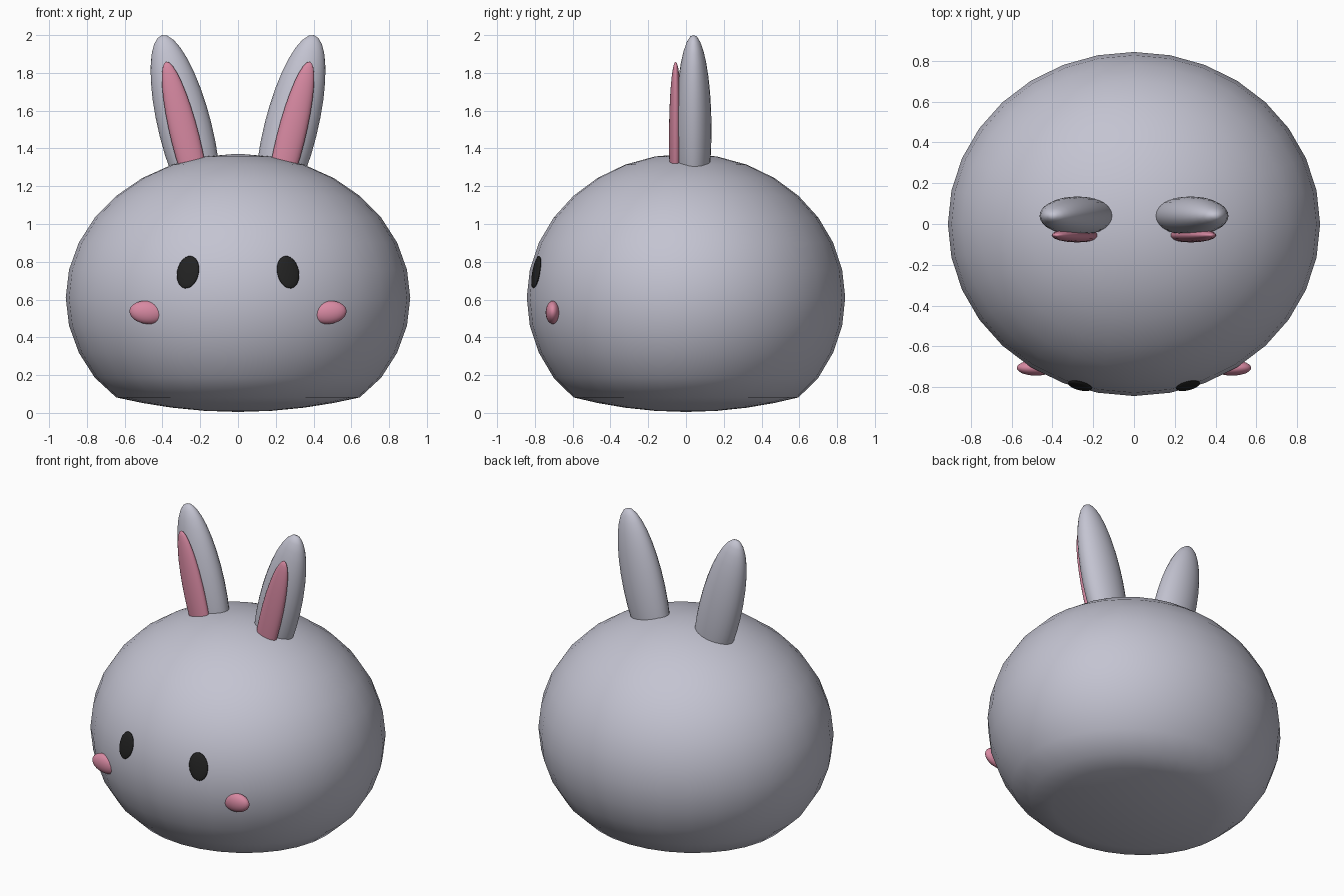
import bpy, bmesh, math
from mathutils import Matrix, Vector

if "Cube" in bpy.data.objects:
    bpy.data.objects.remove(bpy.data.objects["Cube"])


def material(name, rgb):
    m = bpy.data.materials.new(name)
    m.diffuse_color = (*rgb, 1.0)
    m.use_nodes = True
    m.node_tree.nodes["Principled BSDF"].inputs["Base Color"].default_value = m.diffuse_color
    return m


GREY = material("soft grey", (0.55, 0.55, 0.64))
PINK = material("rose pink", (0.68, 0.25, 0.36))
BLACK = material("eye black", (0.016, 0.016, 0.016))


def finish(name, bm, mat):
    for f in bm.faces:
        f.smooth = True
    me = bpy.data.meshes.new(name)
    bm.to_mesh(me)
    bm.free()
    me.materials.append(mat)
    ob = bpy.data.objects.new(name, me)
    bpy.context.collection.objects.link(ob)
    return ob


def ellipsoid(name, centre, radii, rot, mat, segs=24, rings=16):
    bm = bmesh.new()
    bmesh.ops.create_uvsphere(bm, u_segments=segs, v_segments=rings, radius=1.0)
    bm.transform(Matrix.Translation(centre) @ rot @ Matrix.Diagonal((*radii, 1.0)))
    return finish(name, bm, mat)


# Body: ellipsoid whose underside is pressed into a shallow bowl
RX, RY, RZ, CZ = 0.912, 0.843, 0.762, 0.61
bm = bmesh.new()
bmesh.ops.create_uvsphere(bm, u_segments=32, v_segments=16, radius=1.0)
for v in bm.verts:
    r = math.hypot(v.co.x, v.co.y)
    z = CZ + RZ * v.co.z
    if v.co.z < -0.69:
        z = 0.005 + 0.077 * (r / 0.707) ** 2
    v.co = (RX * v.co.x, RY * v.co.y, z)
finish("body", bm, GREY)

for side, s in (("left", -1), ("right", 1)):
    # Ears lean outward, with a thin pink inner ear in front
    lean = Matrix.Rotation(s * math.radians(14), 4, 'Y')
    ellipsoid(f"{side}_ear", (s * 0.278, 0.04, 1.5), (0.141, 0.095, 0.515), lean, GREY)
    ellipsoid(f"{side}_inner_ear", (s * 0.278, -0.055, 1.45), (0.075, 0.035, 0.422), lean, PINK)

    # Eyes lie along the body surface
    x, z = s * 0.265, 0.745
    y = -RY * math.sqrt(1 - (x / RX) ** 2 - ((z - CZ) / RZ) ** 2)
    normal = Vector((x / RX ** 2, y / RY ** 2, (z - CZ) / RZ ** 2)).normalized()
    across = Vector((0, 0, 1)).cross(normal).normalized()
    up = normal.cross(across)
    frame = Matrix((across, up, normal)).transposed().to_4x4()
    tilt = Matrix.Rotation(s * math.radians(8), 4, 'Z')
    ellipsoid(f"{side}_eye", (x, y, z), (0.06, 0.088, 0.014), frame @ tilt, BLACK)

    # Cheeks, partly sunk into the body
    ellipsoid(f"{side}_cheek", (s * 0.48, -0.705, 0.532), (0.095, 0.038, 0.061),
              Matrix.Rotation(-s * math.radians(6), 4, 'Y'), PINK)
